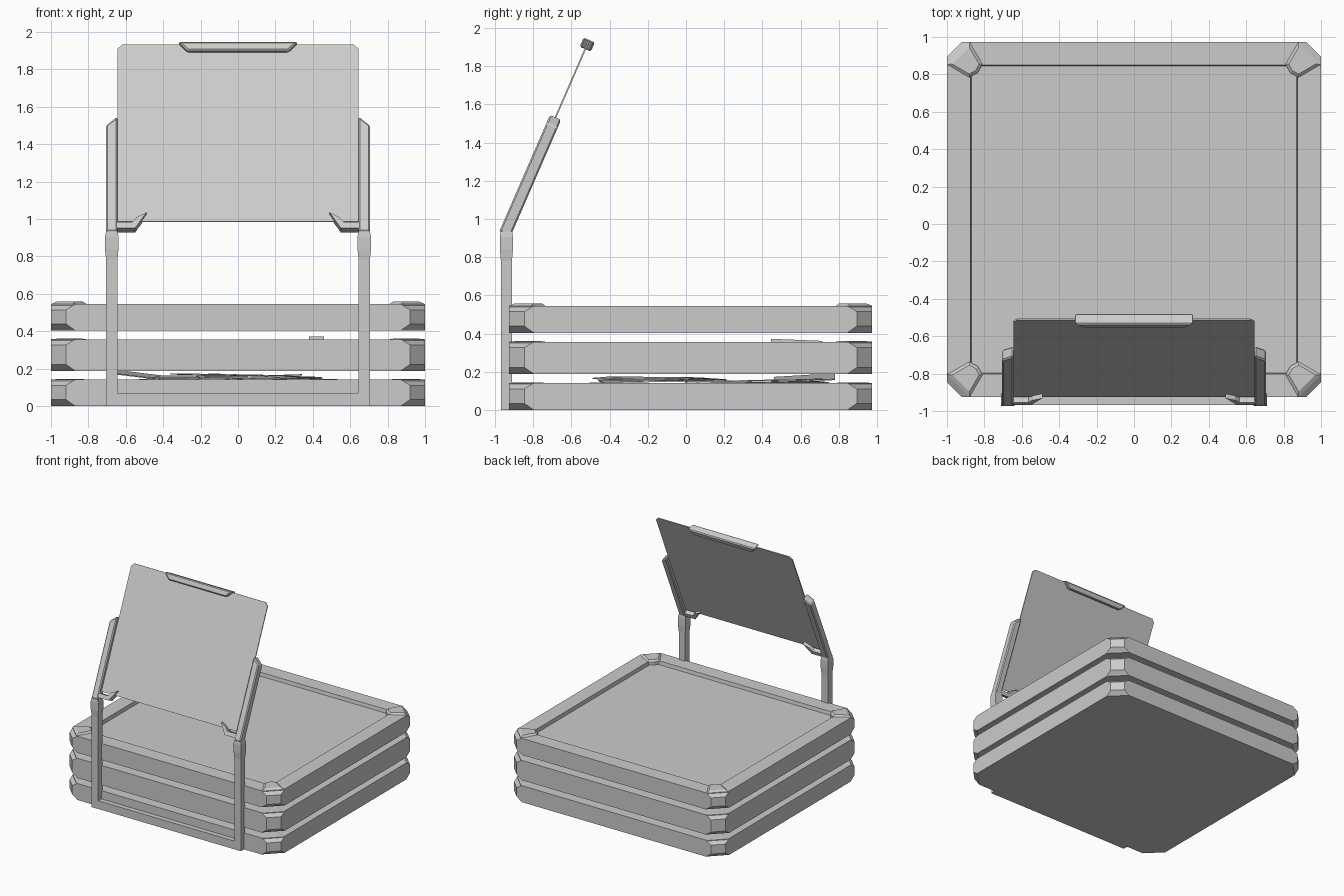
import bpy, bmesh, math, random
from mathutils import Vector

if "Cube" in bpy.data.objects:
    bpy.data.objects.remove(bpy.data.objects["Cube"])

random.seed(4)
CY, HX, HY = 0.024, 1.0, 0.95          # tray centre and half sizes
T = math.radians(23.5)                 # lean of the sign


def finish(name, bm):
    bmesh.ops.recalc_face_normals(bm, faces=bm.faces)
    me = bpy.data.meshes.new(name)
    bm.to_mesh(me)
    bm.free()
    ob = bpy.data.objects.new(name, me)
    bpy.context.collection.objects.link(ob)
    return ob


def loft(name, rings):
    bm = bmesh.new()
    vs = [[bm.verts.new(p) for p in r] for r in rings]
    n = len(rings[0])
    for a, b in zip(vs, vs[1:]):
        for i in range(n):
            j = (i + 1) % n
            bm.faces.new((a[i], a[j], b[j], b[i]))
    bm.faces.new(vs[0])
    bm.faces.new(vs[-1])
    return finish(name, bm)


def octagon(inset, c, z):
    hx, hy = HX - inset, HY - inset
    pts = [(hx, -hy + c), (hx, hy - c), (hx - c, hy), (-hx + c, hy),
           (-hx, hy - c), (-hx, -hy + c), (-hx + c, -hy), (hx - c, -hy)]
    return [(x, y + CY, z) for x, y in pts]


def rect(x0, x1, y0, y1, z):
    return [(x0, y0, z), (x1, y0, z), (x1, y1, z), (x0, y1, z)]


def tilted(x, s, n):
    # point on the leaning sign plane: s runs up it, n goes towards the back
    return (x, -0.94 + s * math.sin(T) + n * math.cos(T),
            0.94 + s * math.cos(T) - n * math.sin(T))


def plate(name, profile, half, bevel=0.0):
    ob = loft(name, [[tilted(x, s, n) for x, s in profile] for n in (-half, half)])
    if bevel:
        m = ob.modifiers.new("bevel", 'BEVEL')
        m.width, m.segments = bevel, 1
    return ob


def flip(profile, side):
    return [(x * side, s) for x, s in profile]


def sheet(name, x, y, z, w, d, h, rot=(0, 0, 0)):
    bm = bmesh.new()
    bmesh.ops.create_cube(bm, size=1)
    bmesh.ops.scale(bm, vec=(w, d, h), verts=bm.verts)
    ob = finish(name, bm)
    ob.location, ob.rotation_euler = (x, y, z), rot
    return ob


# Stacked trays with cut corners, a shallow recess and raised corner guards
CAP = [(0, .12), (.12, 0), (.19, .12), (.165, .165), (.12, .19)]
for name, z0, z1 in (("bottom", 0, .141), ("middle", .188, .357), ("top", .404, .545)):
    loft(name + "_tray", [
        octagon(0, .13, z0), octagon(0, .08, z0 + .035), octagon(0, .08, z1 - .03),
        octagon(0, .13, z1), octagon(.125, .05, z1), octagon(.13, .05, z1 - .03)])
    mx = sum(p[0] for p in CAP) / 5
    rise = .013 if name == "top" else .003
    for sx in (-1, 1):
        for sy in (-1, 1):
            def ring(k, z):
                return [(sx * (HX - mx - (u - mx) * k),
                         CY + sy * (HY - mx - (v - mx) * k), z) for u, v in CAP]
            loft(name + "_corner_guard", [ring(1, z1 - .028), ring(1, z1), ring(.75, z1 + rise)])

# Loose flat sheets lying in the lower trays
for i in range(9):
    sheet("loose_sheet", random.uniform(-.5, .5), random.uniform(-.45, .5),
          .135 + .004 * i, random.uniform(.3, .6), random.uniform(.3, .6), .006,
          (random.uniform(-.03, .03), random.uniform(-.03, .03), random.uniform(-.5, .5)))
sheet("tilted_sheet", -.52, .62, .165, .25, .32, .006, (.06, .12, 0))
sheet("upper_sheet", .42, .58, .352, .08, .27, .03, (-.04, 0, 0))

# Stand: bottom rail, two posts with thick heads, leaning arms and lower clips
loft("bottom_rail", [rect(-.65, .65, -.968, -.915, 0), rect(-.65, .65, -.968, -.915, .07)])
ARM = [(.645, -.02), (.705, -.02), (.705, .6), (.645, .65)]
CLIP = [(.65, 0), (.55, 0), (.49, .09), (.54, .065), (.565, .035), (.65, .035)]
for s, side in ((-1, "left"), (1, "right")):
    prof = [(.030, .029, 0), (.030, .029, .78), (.036, .034, .84),
            (.036, .034, .905), (.030, .030, .935)]
    loft(side + "_post", [rect(s * .675 - a, s * .675 + a, -.94 - b, -.94 + b, z)
                          for a, b, z in prof])
    plate(side + "_arm", flip(ARM, s), .032, .008)
    plate(side + "_clip", flip(CLIP, s), .03)

# Sign panel with clipped top corners, and its top clip
plate("sign_panel", [(-.645, .05), (.645, .05), (.645, 1.055), (.62, 1.08),
                     (-.62, 1.08), (-.645, 1.055)], .004)
plate("top_clip", [(-.27, 1.035), (.27, 1.035), (.32, 1.087), (-.32, 1.087)], .032, .008)
